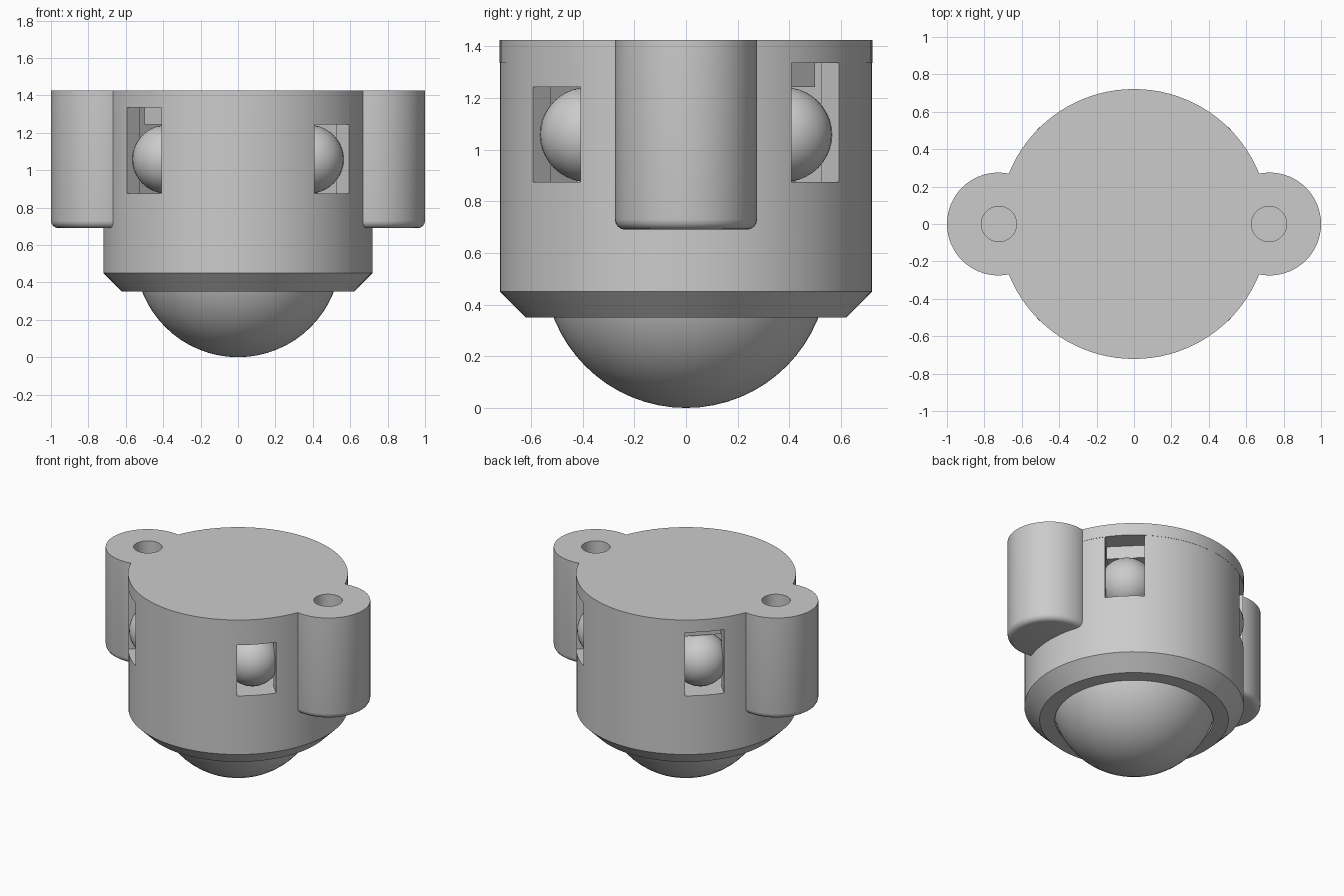
import bpy, bmesh
from math import sin, cos, pi, radians, asin, hypot
from mathutils import Matrix

if "Cube" in bpy.data.objects:
    bpy.data.objects.remove(bpy.data.objects["Cube"])

SEG = 96


def add_object(name, bm):
    bmesh.ops.recalc_face_normals(bm, faces=bm.faces[:])
    mesh = bpy.data.meshes.new(name)
    bm.to_mesh(mesh)
    bm.free()
    ob = bpy.data.objects.new(name, mesh)
    bpy.context.collection.objects.link(ob)
    return ob


def prism(name, points, z0, z1, turn=0.0, bevel=0.0):
    """Extrude a plan outline from z0 to z1, optionally rounding its bottom edge."""
    bm = bmesh.new()
    bottom = bm.faces.new([bm.verts.new((x, y, z0)) for x, y in points])
    rim = bottom.edges[:]
    top = bmesh.ops.extrude_face_region(bm, geom=[bottom], use_keep_orig=True)
    bmesh.ops.translate(bm, vec=(0, 0, z1 - z0),
                        verts=[g for g in top["geom"] if isinstance(g, bmesh.types.BMVert)])
    if bevel:
        bmesh.ops.bevel(bm, geom=rim, offset=bevel, segments=4, profile=0.5, affect='EDGES')
    bmesh.ops.rotate(bm, cent=(0, 0, 0), matrix=Matrix.Rotation(turn, 3, 'Z'), verts=bm.verts[:])
    return add_object(name, bm)


def circle(cx, r, n=SEG):
    return [(cx + r * cos(2 * pi * i / n), r * sin(2 * pi * i / n)) for i in range(n)]


def sphere(name, r, loc, u=48, v=24):
    bm = bmesh.new()
    bmesh.ops.create_uvsphere(bm, u_segments=u, v_segments=v, radius=r,
                              matrix=Matrix.Translation(loc))
    return add_object(name, bm)


def lathe(name, profile):
    bm = bmesh.new()
    verts = [bm.verts.new((r, 0, z)) for r, z in profile]
    edges = [bm.edges.new(p) for p in zip(verts, verts[1:])]
    bmesh.ops.spin(bm, geom=verts + edges, cent=(0, 0, 0), axis=(0, 0, 1),
                   angle=2 * pi, steps=SEG)
    bmesh.ops.remove_doubles(bm, verts=bm.verts[:], dist=1e-4)
    return add_object(name, bm)


def combine(target, tool, operation):
    mod = target.modifiers.new("bool", 'BOOLEAN')
    mod.operation, mod.object, mod.solver = operation, tool, 'EXACT'
    bpy.context.view_layer.objects.active = target
    bpy.ops.object.modifier_apply(modifier=mod.name)
    bpy.data.objects.remove(tool, do_unlink=True)


# Housing: chamfered cylinder with a grey side wall
body = lathe("housing", [(0, 0.35), (0.62, 0.35), (0.72, 0.45), (0.72, 1.335), (0, 1.335)])
grey = bpy.data.materials.new("wall_grey")
grey.diffuse_color = (0.74, 0.74, 0.72, 1)
grey.use_nodes = True
grey.node_tree.nodes["Principled BSDF"].inputs["Base Color"].default_value = grey.diffuse_color
body.data.materials.append(None)
body.data.materials.append(grey)
for f in body.data.polygons:
    if abs(f.normal.z) < 0.1:
        f.material_index = 1

# Socket for the main ball
combine(body, sphere("socket_cutter", 0.557, (0, 0, 0.55)), 'DIFFERENCE')

# Cap plate with two mounting ears
cap = prism("cap", circle(0, 0.7215), 1.335, 1.425)
for side in (-1, 1):
    ear = prism("ear", circle(side * 0.725, 0.275, 64), 0.69, 1.425, bevel=0.04)
    combine(cap, ear, 'UNION')

# Bearing pockets with windows, cap tabs above them, and the bearing balls
HALF = 0.13
pocket = [(0.3, -0.19), (0.61, -0.19), (0.61, -HALF), (0.8, -HALF),
          (0.8, HALF), (0.61, HALF), (0.61, 0.19), (0.3, 0.19)]
arc = asin(HALF / 0.7205)
flush_end = [(0.7205 * cos(arc * t / 4), 0.7205 * sin(arc * t / 4)) for t in range(-4, 5)]
short_end = [(0.577, -HALF), (0.577, HALF)]
for deg in (45, 135, 225, 315):
    a = radians(deg)
    combine(body, prism("pocket_cutter", pocket, 0.875, 1.4, a), 'DIFFERENCE')
    end = flush_end if deg == 315 else short_end
    tab = prism("tab", [(0.32, HALF), (0.32, -HALF)] + end, 1.243, 1.38, a)
    combine(cap, tab, 'UNION')
    sphere("bearing_ball", 0.183, (0.54 * cos(a), 0.54 * sin(a), 1.058), 40, 20)

# Blind screw holes
for side in (-1, 1):
    for part in (cap, body):
        combine(part, prism("hole_cutter", circle(side * 0.722, 0.094, 40), 0.85, 1.6), 'DIFFERENCE')

# Main rolling ball
sphere("main_ball", 0.55, (0, 0, 0.55), 64, 32)

# Smooth shading with sharp edges kept
bpy.ops.object.select_all(action='SELECT')
bpy.ops.object.shade_smooth_by_angle(angle=radians(30))
